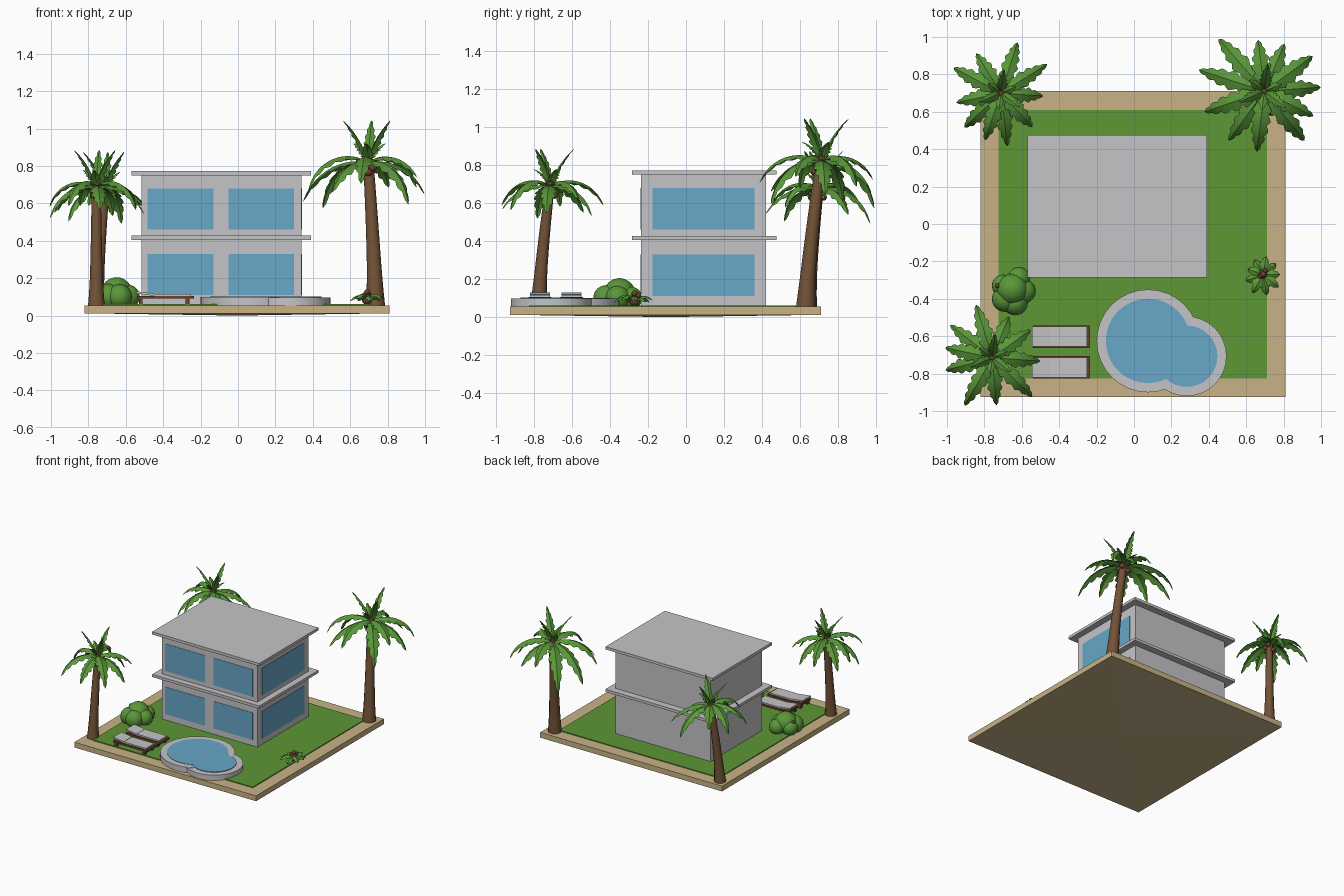
import bpy, bmesh, math, random
from mathutils import Vector, Matrix

if "Cube" in bpy.data.objects:
    bpy.data.objects.remove(bpy.data.objects["Cube"])

random.seed(4)


def mat(name, r, g, b):
    m = bpy.data.materials.new(name)
    m.diffuse_color = (r, g, b, 1)
    m.use_nodes = True
    m.node_tree.nodes["Principled BSDF"].inputs["Base Color"].default_value = m.diffuse_color
    return m


SAND = mat("sand", 0.58, 0.45, 0.24)
GRASS = mat("grass_green", 0.11, 0.31, 0.037)
WALL = mat("pale_grey", 0.56, 0.56, 0.58)
BLUE = mat("water_blue", 0.136, 0.39, 0.58)
LEAF = mat("leaf_green", 0.10, 0.31, 0.04)
TRUNK = mat("trunk_brown", 0.17, 0.085, 0.038)
WOOD = mat("wood_brown", 0.14, 0.055, 0.028)


def finish(name, bm, material, smooth=None):
    me = bpy.data.meshes.new(name)
    bm.to_mesh(me)
    bm.free()
    me.materials.append(material)
    ob = bpy.data.objects.new(name, me)
    bpy.context.collection.objects.link(ob)
    if smooth:
        bpy.context.view_layer.objects.active = ob
        ob.select_set(True)
        bpy.ops.object.shade_smooth_by_angle(angle=math.radians(smooth))
        ob.select_set(False)
    return ob


def box_bm(x0, x1, y0, y1, z0, z1):
    bm = bmesh.new()
    m = Matrix.Translation(((x0 + x1) / 2, (y0 + y1) / 2, (z0 + z1) / 2)) @ Matrix.Diagonal((x1 - x0, y1 - y0, z1 - z0, 1))
    bmesh.ops.create_cube(bm, size=1, matrix=m)
    return bm


def box(name, material, *dims):
    return finish(name, box_bm(*dims), material)


def disc(name, material, x, y, r, z0, z1):
    bm = bmesh.new()
    bmesh.ops.create_cone(bm, cap_ends=True, segments=32, radius1=r, radius2=r, depth=z1 - z0,
                          matrix=Matrix.Translation((x, y, (z0 + z1) / 2)))
    return finish(name, bm, material, 40)


def balls(name, material, items):
    bm = bmesh.new()
    for x, y, z, r in items:
        bmesh.ops.create_icosphere(bm, subdivisions=3, radius=r, matrix=Matrix.Translation((x, y, z)))
    return finish(name, bm, material, 60)


def add_frond(bm, base, azimuth, reach, start, end, width, lobes=6):
    """Arching leaf, folded along its midrib, with toothed edges."""
    n = lobes * 3
    a0, a1 = math.radians(start), math.radians(end)
    total = sum(math.cos(a0 + (a1 - a0) * (i + .5) / n) for i in range(n)) / n
    step = reach / total / n
    out = Vector((math.cos(azimuth), math.sin(azimuth), 0))
    side = Vector((-out.y, out.x, 0))
    p = Vector(base)
    prev = None
    for i in range(n + 1):
        t = i / n
        a = a0 + (a1 - a0) * t
        normal = Vector((0, 0, math.cos(a))) - out * math.sin(a)
        w = width * (0.12 + 0.88 * math.sin(math.pi * min(1, t * 0.97 + 0.03) ** 0.8))
        w *= (0.74, 0.98, 1.12)[i % 3]
        if i == n:
            w = 0.001
        row = [bm.verts.new(p + side * (s * w) - normal * (abs(s) * w * 0.45)) for s in (-1, 0, 1)]
        if prev:
            for k in (0, 1):
                bm.faces.new((prev[k], row[k], row[k + 1], prev[k + 1])).normal_flip()
        prev = row
        p = p + (out * math.cos(a) + Vector((0, 0, math.sin(a)))) * step


def palm(name, foot, top, size, fronds):
    foot, top = Vector(foot), Vector(top)
    # tapered, gently bent trunk
    bm = bmesh.new()
    rings = []
    for i in range(11):
        t = i / 10
        c = foot.lerp(top, t)
        c.x, c.y = foot.x + (top.x - foot.x) * t ** 1.3, foot.y + (top.y - foot.y) * t ** 1.3
        r = size * (0.024 + 0.012 * (1 - t) + 0.009 * (1 - t) ** 6)
        rings.append([bm.verts.new(c + Vector((r * math.cos(k * math.tau / 12), r * math.sin(k * math.tau / 12), 0)))
                      for k in range(12)])
    for a, b in zip(rings, rings[1:]):
        for k in range(12):
            bm.faces.new((a[k], a[(k + 1) % 12], b[(k + 1) % 12], b[k]))
    bm.faces.new(rings[0][::-1])
    bm.faces.new(rings[-1])
    finish(name + "_trunk", bm, TRUNK, 50)
    # drooping outer fronds and short upright inner ones
    bm = bmesh.new()
    for i, (deg, reach) in enumerate(fronds):
        start = 28 if i % 2 else 8
        add_frond(bm, top, math.radians(deg), reach, start, -80 + 8 * (i % 3), 0.042 * size)
    for i in range(6):
        add_frond(bm, top, i * math.tau / 6 + 0.4, (0.09 + 0.04 * (i % 2)) * size, 72, 15 + 25 * (i % 2), 0.026 * size)
    finish(name + "_fronds", bm, LEAF, 30)
    # coconuts and crown tip
    nuts = [(top.x + 0.028 * size * math.cos(a), top.y + 0.028 * size * math.sin(a), top.z - d, 0.018 * size)
            for a, d in ((0.6, .02), (2.2, .05), (3.9, .025), (4.7, .055), (5.5, .03))]
    balls(name + "_coconuts", WOOD, nuts + [(top.x, top.y, top.z + .008, 0.022 * size)])


# Plot: slightly bulging sandy slab and lawn
bm = box_bm(-0.82, 0.81, -0.925, 0.71, 0.012, 0.055)
bm.normal_update()
under = [f for f in bm.faces if f.normal.z < -0.5]
res = bmesh.ops.poke(bm, faces=under)
for v in res["verts"]:
    v.co.z = 0
finish("sand_base", bm, SAND)
box("lawn", GRASS, -0.725, 0.71, -0.825, 0.61, 0.04, 0.062)

# House: walls, slabs and glazing on the front and right sides
box("house_walls", WALL, -0.515, 0.34, -0.237, 0.42, 0.05, 0.755)
for i, z in enumerate((0.405, 0.75)):
    box(("floor_slab", "roof_slab")[i], WALL, -0.57, 0.39, -0.285, 0.475, z, z + 0.022)
for z0, z1 in ((0.11, 0.33), (0.46, 0.68)):
    for x0, x1 in ((-0.485, -0.13), (-0.05, 0.30)):
        box("front_window", BLUE, x0, x1, -0.24, -0.234, z0, z1)
    box("side_window", BLUE, 0.337, 0.343, -0.177, 0.36, z0, z1)

# Pool: two overlapping round basins
for i, (x, y, r) in enumerate(((0.075, -0.625, 0.275), (0.282, -0.707, 0.213))):
    disc("pool_rim", WALL, x, y, r, 0.055, 0.099 - 0.0015 * i)
    disc("pool_water", BLUE, x, y, r - 0.049, 0.085, 0.1015 + 0.001 * i)

# Sun loungers: frame, legs, cushion and raised headrest
for y in (-0.602, -0.767):
    box("lounger_frame", WOOD, -0.54, -0.235, y - 0.06, y + 0.06, 0.09, 0.105)
    for x in (-0.52, -0.27):
        for s in (-1, 1):
            box("lounger_leg", WOOD, x - .01, x + .01, y + s * .045 - .01, y + s * .045 + .01, 0.06, 0.092)
    box("lounger_cushion", WALL, -0.45, -0.252, y - 0.053, y + 0.053, 0.104, 0.116)
    bm = box_bm(-0.545, -0.45, y - 0.053, y + 0.053, 0.106, 0.118)
    for v in bm.verts:
        if v.co.x < -0.5:
            v.co.z += 0.012
    finish("lounger_headrest", bm, WALL)

# Rounded bush with a berry
balls("bush", LEAF, [(-0.65, -0.35, 0.12, 0.085), (-0.69, -0.40, 0.10, 0.07), (-0.635, -0.42, 0.10, 0.068),
                     (-0.59, -0.36, 0.10, 0.065), (-0.615, -0.29, 0.10, 0.06), (-0.70, -0.33, 0.10, 0.06)])
balls("bush_berry", WOOD, [(-0.73, -0.33, 0.152, 0.013)])

# Low leafy plant
bm = bmesh.new()
for i in range(9):
    add_frond(bm, (0.69, -0.27, 0.085), i * math.tau / 9, random.uniform(0.085, 0.115),
              50 - 10 * (i % 2), -60, 0.033, 3)
finish("low_plant_leaves", bm, LEAF, 30)
balls("low_plant_core", WOOD, [(0.69, -0.27, 0.125, 0.016), (0.70, -0.25, 0.115, 0.013), (0.675, -0.28, 0.11, 0.013),
                               (0.69, -0.27, 0.085, 0.028)])

# Palms, each with its frond directions (degrees) and reaches
palm("front_left_palm", (-0.757, -0.775, 0.05), (-0.758, -0.715, 0.69), 1.0,
     [(195, .25), (240, .29), (275, .25), (316, .29), (356, .25), (36, .25), (68, .23), (107, .29), (142, .28), (168, .25)])
palm("back_left_palm", (-0.757, 0.645, 0.05), (-0.711, 0.70, 0.68), 1.0,
     [(72, .275), (122, .245), (32, .285), (152, .28), (-4, .22), (192, .24), (223, .26), (251, .26), (277, .28), (313, .24)])
palm("back_right_palm", (0.735, 0.63, 0.05), (0.697, 0.71, 0.82), 1.15,
     [(131, .36), (97, .27), (67, .27), (36, .31), (4, .295), (-27, .29), (-51, .33), (263, .32), (234, .32), (199, .33), (162, .36)])
